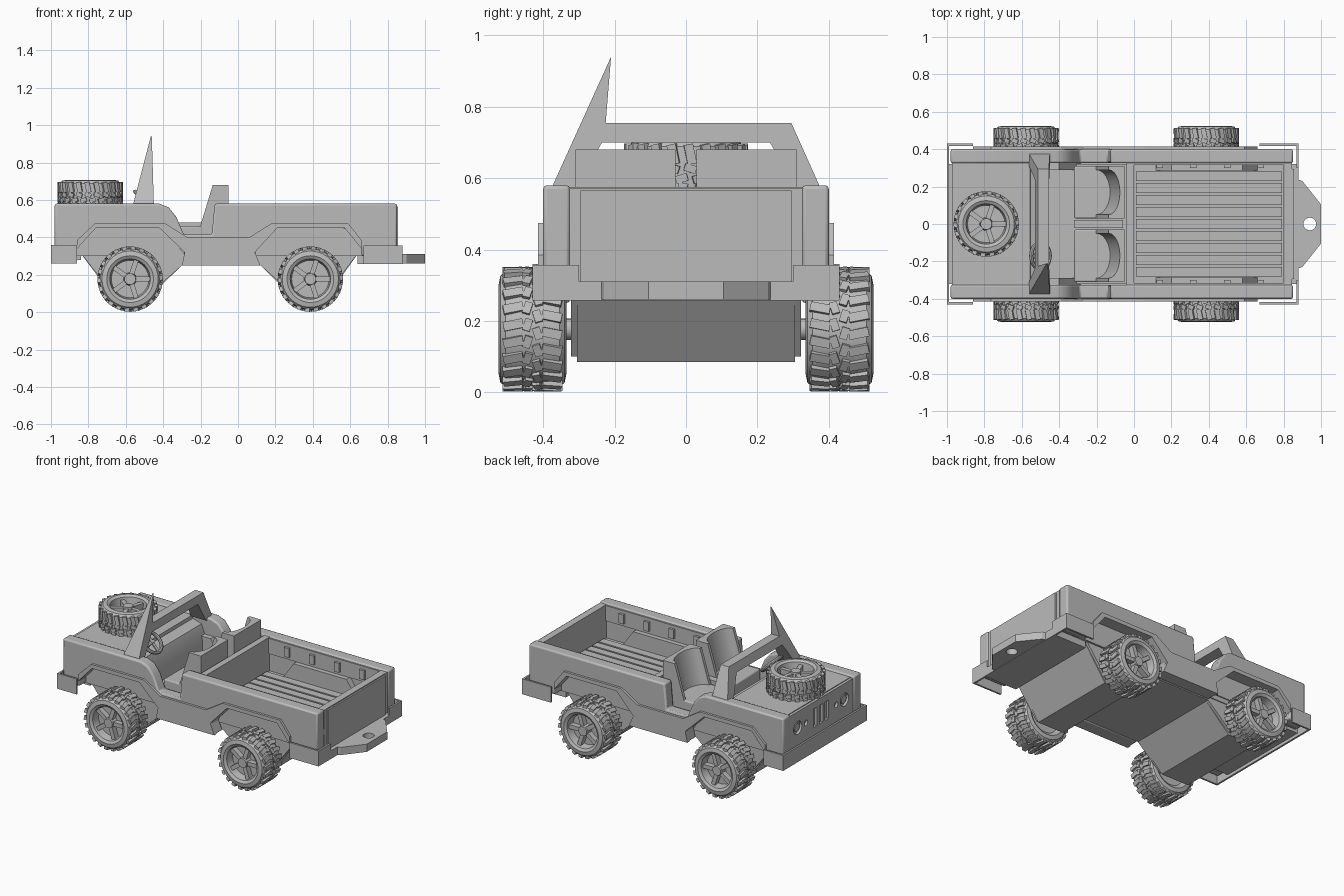
import bpy
import bmesh
from math import pi, sin, cos, radians
from mathutils import Matrix, Vector

default_cube = bpy.data.objects.get("Cube")
if default_cube:
    bpy.data.objects.remove(default_cube, do_unlink=True)

grey = bpy.data.materials.new("plain grey")
grey.use_nodes = True
grey.diffuse_color = (0.5, 0.5, 0.5, 1)
grey.node_tree.nodes["Principled BSDF"].inputs["Base Color"].default_value = (0.5, 0.5, 0.5, 1)

SIDES = (("front", -1), ("back", 1))
made = []


def add_object(name, mesh):
    obj = bpy.data.objects.new(name, mesh)
    bpy.context.scene.collection.objects.link(obj)
    if not mesh.materials:
        mesh.materials.append(grey)
    made.append(obj)
    return obj


def finish(name, bm):
    bmesh.ops.recalc_face_normals(bm, faces=bm.faces)
    mesh = bpy.data.meshes.new(name)
    bm.to_mesh(mesh)
    bm.free()
    return mesh


def loft(name, lower, upper, bevel=0):
    """Solid between two matching outlines."""
    bm = bmesh.new()
    a = [bm.verts.new(p) for p in lower]
    b = [bm.verts.new(p) for p in upper]
    bm.faces.new(a)
    bm.faces.new(b)
    for i in range(len(a)):
        j = (i + 1) % len(a)
        bm.faces.new((a[i], a[j], b[j], b[i]))
    obj = add_object(name, finish(name, bm))
    if bevel:
        mod = obj.modifiers.new("edge", "BEVEL")
        mod.width = bevel
        mod.segments = 2
        mod.angle_limit = radians(50)
    return obj


def prism_y(name, pts, lo, hi, bevel=0):
    return loft(name, [(x, lo, z) for x, z in pts], [(x, hi, z) for x, z in pts], bevel)


def prism_z(name, pts, lo, hi, bevel=0):
    return loft(name, [(x, y, lo) for x, y in pts], [(x, y, hi) for x, y in pts], bevel)


def box(name, x, y, z, bevel=0):
    return prism_z(name, [(x[0], y[0]), (x[1], y[0]), (x[1], y[1]), (x[0], y[1])], *z, bevel)


def cut(target, cutter):
    mod = target.modifiers.new("hole", "BOOLEAN")
    mod.operation = "DIFFERENCE"
    mod.solver = "EXACT"
    mod.object = cutter
    bpy.context.view_layer.objects.active = target
    bpy.ops.object.modifier_apply(modifier=mod.name)
    made.remove(cutter)
    bpy.data.objects.remove(cutter, do_unlink=True)


def disc(radius, cx, cy, steps=20):
    return [(cx + radius * cos(2 * pi * i / steps), cy + radius * sin(2 * pi * i / steps))
            for i in range(steps)]


# Lower edge with both wheel arches, running from tail to nose
arches = [(.66, .34), (.57, .45), (.21, .45), (.09, .32), (.12, .25), (-.30, .25),
          (-.285, .32), (-.42, .45), (-.76, .45), (-.86, .34)]
body_top = [(-.86, .3), (-.98, .3), (-.98, .58), (-.42, .58), (-.37, .56), (-.33, .51),
            (-.29, .415), (-.14, .415), (-.125, .58), (.85, .58), (.85, .3), (.66, .3)]
flare_top = [(-.86, .385), (-.765, .475), (-.39, .475), (-.27, .4),
             (.06, .4), (.18, .475), (.59, .475), (.66, .385)]
well = [(.08, .3), (.2, .47), (.58, .47), (.7, .3)]

for side, s in SIDES:
    prism_y("side_panel_" + side, arches + body_top, s * .325, s * .4, .01)
    prism_y("arch_flare_" + side, arches + flare_top, s * .39, s * .415)
    prism_y("bed_wheel_well_" + side, well, s * .285, s * .335)
    prism_y("nose_wheel_well_" + side, [(-.2 - x, z) for x, z in well], s * .29, s * .335)
    box("bed_wall_" + side, (-.02, .83), (s * .315, s * .33), (.47, .57))
    for i in range(4):
        x = .12 + i * .18
        box(f"stake_pocket_{side}_{i}", (x, x + .035), (s * .3, s * .32), (.49, .55))

# Underbody with two dropped axle housings
under = [(-.86, .34), (-.67, .085), (-.47, .085), (-.3, .25),
         (.12, .25), (.29, .085), (.48, .085), (.66, .34)]
prism_y("underbody", under, -.305, .305)
prism_y("underbody_rim", [(x, max(z, .1)) for x, z in under], -.322, .322)

# Hood, dash and floors
prism_y("hood", [(-.955, .3), (-.955, .57), (-.555, .57), (-.53, .3)], -.328, .328)
prism_y("dash", [(-.56, .3), (-.56, .55), (-.49, .53), (-.46, .45), (-.46, .3)], -.328, .328)
box("cabin_floor", (-.55, 0), (-.328, .328), (.27, .31))
box("bed_floor", (0, .84), (-.328, .328), (.3, .355))
box("bed_front_wall", (-.04, 0), (-.328, .328), (.3, .575))
box("tailgate", (.8, .845), (-.328, .328), (.3, .572))
box("tailgate_panel", (.84, .855), (-.295, .295), (.31, .565))
for i in range(9):
    y = (i - 4) * .064
    box(f"bed_slat_{i}", (.01, .79), (y - .026, y + .026), (.35, .37))

# Nose panel with pierced lamps and slots
grille = box("nose_panel", (-.972, -.95), (-.328, .328), (.3, .565))


def nose_hole(pts):
    cut(grille, loft("hole_cutter", [(-1, y, z) for y, z in pts], [(-.955, y, z) for y, z in pts]))


for side, s in SIDES:
    nose_hole(disc(.042, s * .24, .46))
    nose_hole(disc(.018, s * .155, .46, 12))
    lamp = disc(.026, s * .24, .46)
    loft("headlamp_" + side, [(-.967, y, z) for y, z in lamp], [(-.95, y, z) for y, z in lamp])
for y in (-.06, 0, .06):
    nose_hole([(y - .018, .4), (y + .018, .4), (y + .018, .52), (y - .018, .52)])


# Windscreen frame with one tall pointed corner
screen = [(-.38, .565), (-.21, .94), (-.225, .755), (.295, .755), (.38, .565),
          (.315, .565), (.235, .7), (-.235, .7), (-.315, .565)]
loft("windscreen_frame",
     [(-.56 + (z - .58) * .26, y, z) for y, z in screen],
     [(-.45 - (z - .58) * .03, y, z) for y, z in screen])

# Bucket seats with hollow curved backs
for side, s in SIDES:
    box("seat_cushion_" + side, (-.32, -.05), (s * .03, s * .31), (.3, .46), .008)
    arc = [(.075 * sin(pi * i / 12), .17 - .12 * cos(pi * i / 12)) for i in range(13)]
    plan = [(0, .03)] + arc + [(0, .31)]
    rear = [(-.05, s * .31), (-.05, s * .03)]
    loft("seat_back_" + side,
         [(-.205 + d, s * y, .45) for d, y in plan] + [(x, y, .45) for x, y in rear],
         [(-.135 + d * .8, s * y, .68) for d, y in plan] + [(x, y, .68) for x, y in rear])
box("centre_console", (-.32, -.06), (-.022, .022), (.3, .48))

# Steering wheel
bpy.ops.mesh.primitive_torus_add(major_radius=.07, minor_radius=.011, major_segments=28,
                                 minor_segments=8, location=(-.5, -.17, .595),
                                 rotation=(0, radians(45), 0))
ring = bpy.context.object
ring.name = "steering_wheel"
ring.data.materials.append(grey)
made.append(ring)
prism_y("steering_column", [(-.5, .61), (-.485, .6), (-.55, .53), (-.565, .54)], -.185, -.155)
prism_y("steering_spoke", [(-.55, .645), (-.545, .65), (-.45, .55), (-.455, .545)], -.18, -.16)


# Bumpers: thin shells wrapping each end
def wrap(name, end, tip, z, inner=0):
    t = .012 if tip > end else -.012
    for side, s in SIDES:
        pts = [(end, s * .43), (tip, s * .43), (tip, s * inner), (tip - t, s * inner),
               (tip - t, s * .418), (end, s * .418)]
        prism_z(f"{name}_{side}", pts, *z)


wrap("nose_bumper", -.86, -1, (.26, .36))
wrap("tail_bumper", .67, .88, (.257, .357), .3)
box("nose_bumper_mount", (-.99, -.84), (-.32, .32), (.28, .32))
box("tail_bumper_bar", (.64, .88), (-.32, .32), (.257, .31))
hitch = prism_z("tow_plate", [(.87, -.24), (.9, -.23), (1, -.105), (1, .105), (.9, .23), (.87, .24)],
                .26, .31)
cut(hitch, prism_z("hole_cutter", disc(.034, .94, 0), .2, .4))


# Wheel mesh: lathed tyre, tread lugs, five spokes and hub
def wheel_mesh():
    bm = bmesh.new()
    outline = [(.001, -.07), (.1, -.075), (.125, -.095), (.15, -.09), (.162, -.075), (.166, 0),
               (.162, .075), (.15, .09), (.125, .095), (.108, .085), (.1, .035), (.001, .035)]
    steps = 40
    rings = []
    for i in range(steps):
        turn = Matrix.Rotation(2 * pi * i / steps, 3, "Z")
        rings.append([bm.verts.new(turn @ Vector((r, 0, h))) for r, h in outline])
    for i in range(steps):
        a, b = rings[i], rings[(i + 1) % steps]
        for k in range(len(outline) - 1):
            bm.faces.new((a[k], b[k], b[k + 1], a[k + 1]))

    def block(angle, centre, size, twist=0):
        place = (Matrix.Rotation(angle, 4, "Z") @ Matrix.Translation(centre)
                 @ Matrix.Rotation(twist, 4, "X") @ Matrix.Diagonal((*size, 1)))
        bmesh.ops.create_cube(bm, size=1, matrix=place)

    lugs = 22
    for i in range(lugs):
        for s in (-1, 1):
            angle = 2 * pi * (i + s * .25) / lugs
            block(angle, (.164, 0, s * .054), (.02, .026, .056), s * .2)
            block(angle, (.164, 0, s * .014), (.02, .034, .022), -s * .3)
    for i in range(5):
        block(2 * pi * i / 5, (.066, 0, .05), (.08, .026, .04))
    bmesh.ops.create_cone(bm, cap_ends=True, segments=20, radius1=.036, radius2=.03, depth=.05,
                          matrix=Matrix.Translation((0, 0, .055)))
    return finish("wheel", bm)


tyre = wheel_mesh()
for axle, x in (("nose", -.577), ("tail", .387)):
    for side, s in SIDES:
        wheel = add_object(f"{axle}_wheel_{side}", tyre)
        wheel.location = (x, s * .43, .177)
        wheel.rotation_euler = (-s * pi / 2, 0, 0)
    prism_y(axle + "_axle", disc(.03, x, .177, 16), -.37, .37)
spare = add_object("spare_wheel", tyre)
spare.location = (-.79, 0, .613)

# Smooth the round parts, keeping hard edges
bpy.ops.object.select_all(action="DESELECT")
for obj in made:
    obj.select_set(True)
bpy.context.view_layer.objects.active = spare
bpy.ops.object.shade_smooth_by_angle(angle=radians(30))
